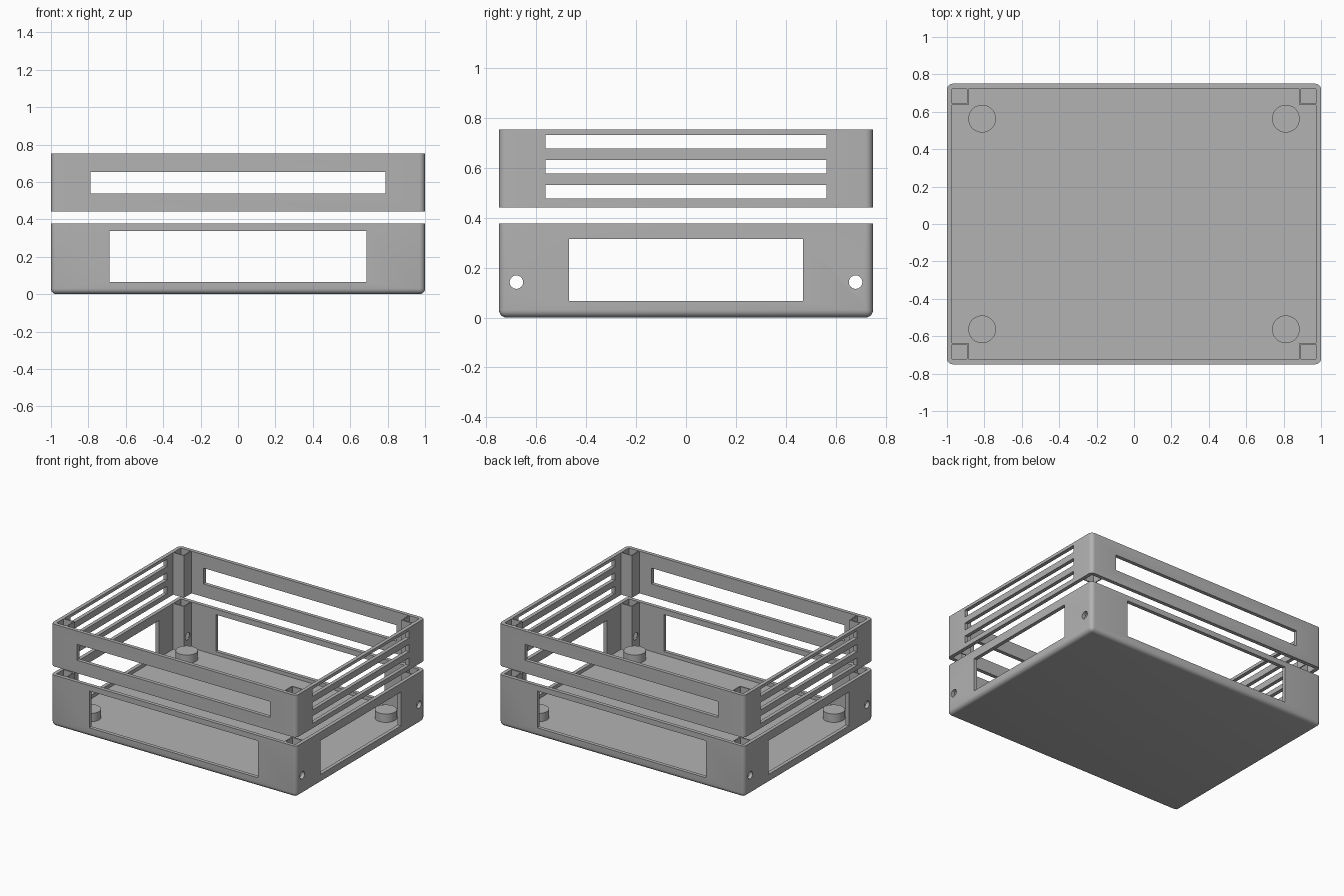
import bpy, bmesh, math
from mathutils import Matrix, Vector

if "Cube" in bpy.data.objects:
    bpy.data.objects.remove(bpy.data.objects["Cube"], do_unlink=True)

# One plain grey plastic
GREY = (0.45, 0.45, 0.45, 1)
grey = bpy.data.materials.new("grey plastic")
grey.use_nodes = True
grey.diffuse_color = GREY
grey.node_tree.nodes["Principled BSDF"].inputs["Base Color"].default_value = GREY

HX, HY, WALL, ROUND = 1.0, 0.75, 0.027, 0.03
IX, IY = HX - WALL, HY - WALL
FLOOR, TRAY_TOP = 0.04, 0.378
FRAME_LOW, FRAME_TOP = 0.442, 0.753
POST, POST_WALL = 0.088, 0.008


def finish(bm, name):
    bmesh.ops.recalc_face_normals(bm, faces=bm.faces)
    mesh = bpy.data.meshes.new(name)
    bm.to_mesh(mesh)
    bm.free()
    ob = bpy.data.objects.new(name, mesh)
    bpy.context.collection.objects.link(ob)
    mesh.materials.append(grey)
    return ob


def box(name, hx, hy, z0, z1, rounded=None):
    """Centred box; rounded(edge_direction, midpoint) picks edges to bevel."""
    bm = bmesh.new()
    place = Matrix.Translation((0, 0, (z0 + z1) / 2)) @ Matrix.Diagonal((2 * hx, 2 * hy, z1 - z0, 1))
    bmesh.ops.create_cube(bm, size=1, matrix=place)
    if rounded:
        edges = []
        for e in bm.edges:
            a, b = (v.co for v in e.verts)
            if rounded(b - a, (a + b) / 2):
                edges.append(e)
        bmesh.ops.bevel(bm, geom=edges, offset=ROUND, segments=5, profile=0.5, affect='EDGES')
    return finish(bm, name)


def cylinder(name, radius, length, matrix):
    bm = bmesh.new()
    bmesh.ops.create_cone(bm, cap_ends=True, segments=40, radius1=radius, radius2=radius,
                          depth=length, matrix=matrix)
    return finish(bm, name)


def activate(ob):
    bpy.ops.object.select_all(action='DESELECT')
    ob.select_set(True)
    bpy.context.view_layer.objects.active = ob


def cut(ob, cutters):
    activate(ob)
    for c in cutters:
        mod = ob.modifiers.new("cut", 'BOOLEAN')
        mod.operation, mod.solver, mod.object = 'DIFFERENCE', 'EXACT', c
        bpy.ops.object.modifier_apply(modifier=mod.name)


def smooth(ob):
    activate(ob)
    bpy.ops.object.shade_smooth_by_angle(angle=math.radians(35))


def corner_post(name, sx, sy, z0, z1):
    """Thin L-shaped wall closing off a square socket in a corner."""
    p, q = POST, POST - POST_WALL
    profile = [(p, 0), (p, p), (0, p), (0, q), (q, q), (q, 0)]
    bm = bmesh.new()
    face = bm.faces.new([bm.verts.new((sx * (IX - u), sy * (IY - v), z0)) for u, v in profile])
    top = bmesh.ops.extrude_face_region(bm, geom=[face])["geom"]
    bmesh.ops.translate(bm, vec=Vector((0, 0, z1 - z0)),
                        verts=[g for g in top if isinstance(g, bmesh.types.BMVert)])
    return finish(bm, name)


def upright(direction):
    return abs(direction.z) > 0.01


# Main shells
tray = box("lower_tray", HX, HY, 0, TRAY_TOP, lambda d, m: upright(d) or m.z < 0.01)
frame = box("upper_frame", HX, HY, FRAME_LOW, FRAME_TOP, lambda d, m: upright(d))

# Cutters: cavities, then windows and slots running right through
tray_cuts = [
    box("tray_cavity_cutter", IX, IY, FLOOR, 0.5),
    box("tray_front_window_cutter", 0.687, 2, 0.066, 0.338),
    box("tray_side_window_cutter", 2, 0.47, 0.066, 0.315),
]
frame_cuts = [
    box("frame_cavity_cutter", IX, IY, 0.3, 0.9),
    box("frame_front_slot_cutter", 0.788, 2, 0.537, 0.654),
]
for i in range(3):
    low = 0.477 + i * 0.1
    frame_cuts.append(box(f"frame_side_slot_cutter_{i + 1}", 2, 0.563, low, low + 0.054))
screw_cuts = [
    cylinder("screw_hole_cutter", 0.027, 3,
             Matrix.Translation((0, s * 0.68, 0.142)) @ Matrix.Rotation(math.pi / 2, 4, 'Y'))
    for s in (-1, 1)
]
cut(tray, tray_cuts + screw_cuts)
cut(frame, frame_cuts)
smooth(tray)
smooth(frame)

# Corner posts and round floor pads
for sx, side in ((-1, "right"), (1, "left")):
    for sy, end in ((-1, "front"), (1, "back")):
        where = f"{end}_{side}"
        lower = corner_post(f"lower_post_{where}", sx, sy, FLOOR, TRAY_TOP)
        cut(lower, screw_cuts)
        corner_post(f"upper_post_{where}", sx, sy, FRAME_LOW, FRAME_TOP)
        pad = cylinder(f"floor_pad_{where}", 0.074, 0.07,
                       Matrix.Translation((sx * 0.812, sy * 0.563, 0.067)))
        smooth(pad)

# Cutters are no longer needed
for c in tray_cuts + frame_cuts + screw_cuts:
    bpy.data.objects.remove(c, do_unlink=True)
